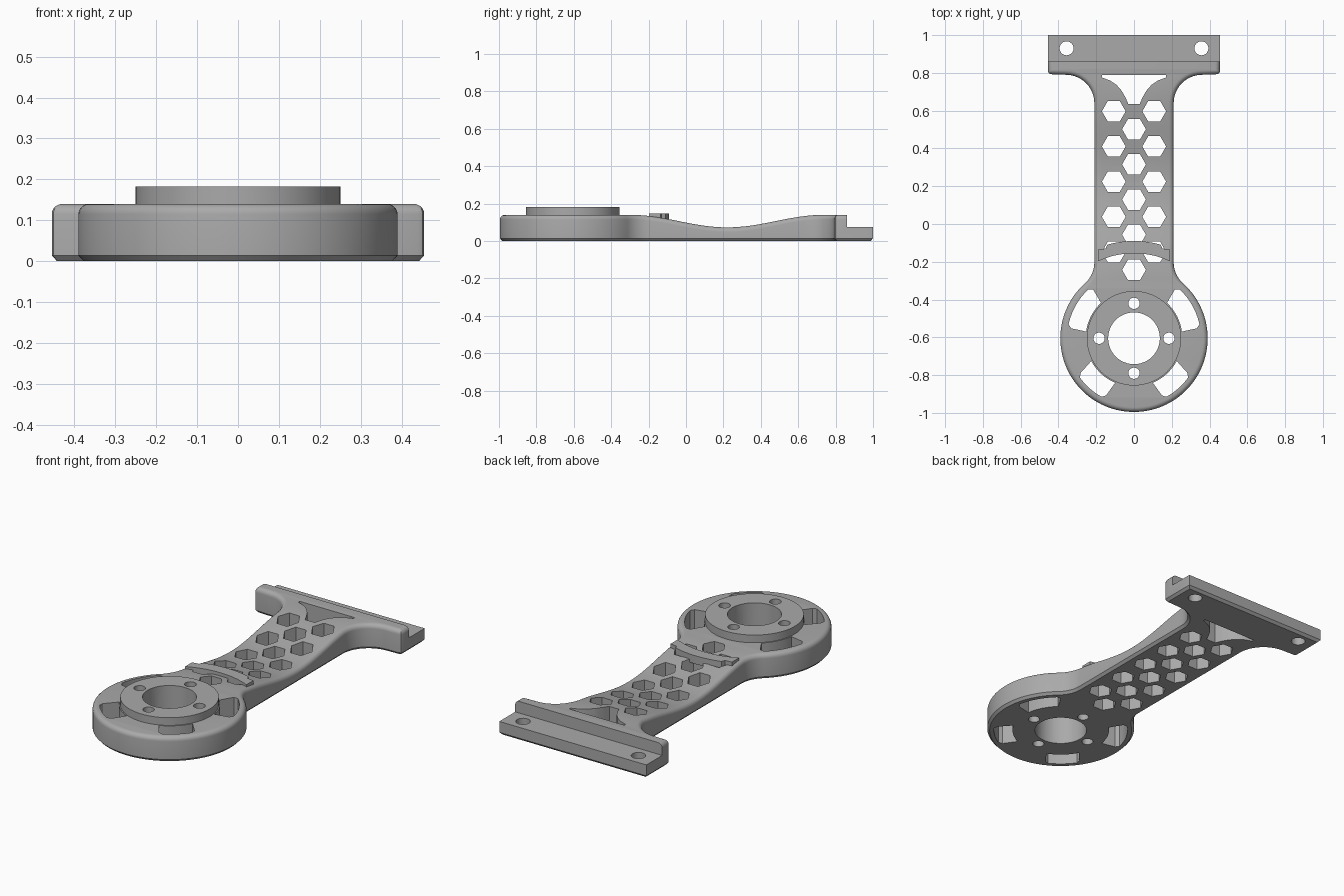
import bpy, bmesh, math

if "Cube" in bpy.data.objects:
    bpy.data.objects.remove(bpy.data.objects["Cube"])

grey = bpy.data.materials.new("plain grey")
grey.diffuse_color = (0.4, 0.4, 0.4, 1)
grey.use_nodes = True
grey.node_tree.nodes["Principled BSDF"].inputs["Base Color"].default_value = grey.diffuse_color
CY = -0.605  # centre of the motor ring


def arc(cx, cy, r, a0, a1, n):
    return [(cx + r * math.cos(math.radians(a0 + (a1 - a0) * i / n)),
             cy + r * math.sin(math.radians(a0 + (a1 - a0) * i / n))) for i in range(n + 1)]


def prism(bm, pts, z0, z1):
    area = sum(p[0] * q[1] - q[0] * p[1] for p, q in zip(pts, pts[1:] + pts[:1]))
    if area < 0:
        pts = pts[::-1]
    lo = [bm.verts.new((x, y, z0)) for x, y in pts]
    hi = [bm.verts.new((x, y, z1)) for x, y in pts]
    bm.faces.new(lo[::-1])
    bm.faces.new(hi)
    n = len(pts)
    for i in range(n):
        j = (i + 1) % n
        bm.faces.new((lo[i], lo[j], hi[j], hi[i]))


def make(name, bm):
    me = bpy.data.meshes.new(name)
    bm.to_mesh(me)
    bm.free()
    ob = bpy.data.objects.new(name, me)
    bpy.context.collection.objects.link(ob)
    me.materials.append(grey)
    return ob


def cut(ob, cutter):
    bpy.context.view_layer.objects.active = ob
    m = ob.modifiers.new("cut", 'BOOLEAN')
    m.operation, m.solver, m.object = 'DIFFERENCE', 'EXACT', cutter
    bpy.ops.object.modifier_apply(modifier=m.name)


def top(y):  # the beam dips between ring and mounting plate
    if y < -0.3 or y > 0.74:
        return 0.14
    return 0.1065 + 0.0335 * math.cos(2 * math.pi * (y + 0.3) / 1.04)


# Outline of the right half: ring, neck fillet, beam, flare, mounting plate
half = arc(0, CY, 0.39, -88, 48.2, 44)
half += arc(0.36, -0.2025, 0.15, 228.2, 180, 10)[1:]
half += [(0.21, -0.2025 + 0.8425 * i / 28) for i in range(1, 28)]
half += arc(0.36, 0.64, 0.15, 180, 92, 12)
half += [(0.44, 0.793), (0.451, 0.798), (0.455, 0.808), (0.455, 1.0)]
loop = half + [(-x, y) for x, y in reversed(half)]
N, H = len(loop), len(half)


def inset(d):
    out = []
    for i, (x, y) in enumerate(loop):
        (ax, ay), (bx, by) = loop[i - 1], loop[(i + 1) % N]
        l1, l2 = math.hypot(x - ax, y - ay), math.hypot(bx - x, by - y)
        n1, n2 = (-(y - ay) / l1, (x - ax) / l1), (-(by - y) / l2, (bx - x) / l2)
        k = d / (1 + n1[0] * n2[0] + n1[1] * n2[1])
        out.append((x + (n1[0] + n2[0]) * k, y + (n1[1] + n2[1]) * k))
    return out


# Body: stacked outline layers with a bottom chamfer and a rounded top edge
bm = bmesh.new()
R = 0.025
layers = [[(x, y, 0) for x, y in inset(0.013)], [(x, y, 0.014) for x, y in loop]]
for s in range(6):
    a = math.pi / 2 * s / 5
    layers.append([(x, y, top(y) - R + R * math.sin(a)) for x, y in inset(R * (1 - math.cos(a)))])
rows = [[bm.verts.new(p) for p in layer] for layer in layers]
for lo, hi in zip(rows, rows[1:]):
    for i in range(N):
        j = (i + 1) % N
        bm.faces.new((lo[i], lo[j], hi[j], hi[i]))
for i in range(H - 1):
    t, b = rows[-1], rows[0]
    bm.faces.new((t[i], t[i + 1], t[N - 2 - i], t[N - 1 - i]))
    bm.faces.new((b[N - 1 - i], b[N - 2 - i], b[i + 1], b[i]))
bmesh.ops.recalc_face_normals(bm, faces=bm.faces)
body = make("arm_body", bm)

# Raised motor seat
bm = bmesh.new()
prism(bm, arc(0, CY, 0.25, 0, 360, 64)[:-1], 0.138, 0.183)
seat = make("motor_seat", bm)

# Curved cable bridge over the beam
bm = bmesh.new()
prism(bm, arc(0, CY, 0.45, 65, 115, 20) + [(-0.19, -0.135), (-0.15, -0.13)]
      + arc(0, CY, 0.515, 106, 74, 16) + [(0.15, -0.13), (0.19, -0.135)], 0.1, 0.146)
bridge = make("cable_bridge", bm)

# Through openings
bm = bmesh.new()


def hole(pts):
    prism(bm, pts, -0.1, 0.3)


hole(arc(0, CY, 0.137, 0, 360, 48)[:-1])
for k in range(4):
    a = math.pi / 2 * k
    hole(arc(0.185 * math.cos(a), CY + 0.185 * math.sin(a), 0.03, 0, 360, 20)[:-1])
for s in (-1, 1):
    hole(arc(s * 0.357, 0.93, 0.037, 0, 360, 24)[:-1])
    # ring slots: inner start/end angle, outer start/end angle
    for i0, i1, o0, o1 in ((133, 172, 130, 171), (208, 247, 213, 244)):
        pts = arc(0, CY, 0.256, i0, i1, 10) + arc(0, CY, 0.337, o1, o1, 1)[:1]
        pts += arc(0, CY, 0.354, o1 - 3, o0 + 3, 10) + arc(0, CY, 0.337, o0, o0, 1)[:1]
        hole([(s * x, y) for x, y in pts])
    for k in range(5):
        hole(arc(s * 0.107, -0.148 + 0.1862 * k, 0.063, 0, 360, 6)[:-1])
for k in range(5):
    hole(arc(0, -0.243 + 0.1862 * k, 0.063, 0, 360, 6)[:-1])
side = [(0.03, 0.635), (0.045, 0.67), (0.065, 0.705), (0.093, 0.737),
        (0.128, 0.76), (0.17, 0.776), (0.17, 0.788)]
hole(side + [(-x, y) for x, y in reversed(side)])
openings = make("openings_cutter", bm)

# Step in the mounting plate
bm = bmesh.new()
prism(bm, [(-0.6, 0.86), (0.6, 0.86), (0.6, 1.1), (-0.6, 1.1)], 0.075, 0.3)
step = make("step_cutter", bm)

cut(body, step)
cut(body, openings)
cut(seat, openings)
for c in (openings, step):
    bpy.data.objects.remove(c)

# Smooth curves, crisp edges
for ob in (body, seat, bridge):
    bpy.ops.object.select_all(action='DESELECT')
    ob.select_set(True)
    bpy.context.view_layer.objects.active = ob
    bpy.ops.object.shade_smooth_by_angle(angle=math.radians(30))
